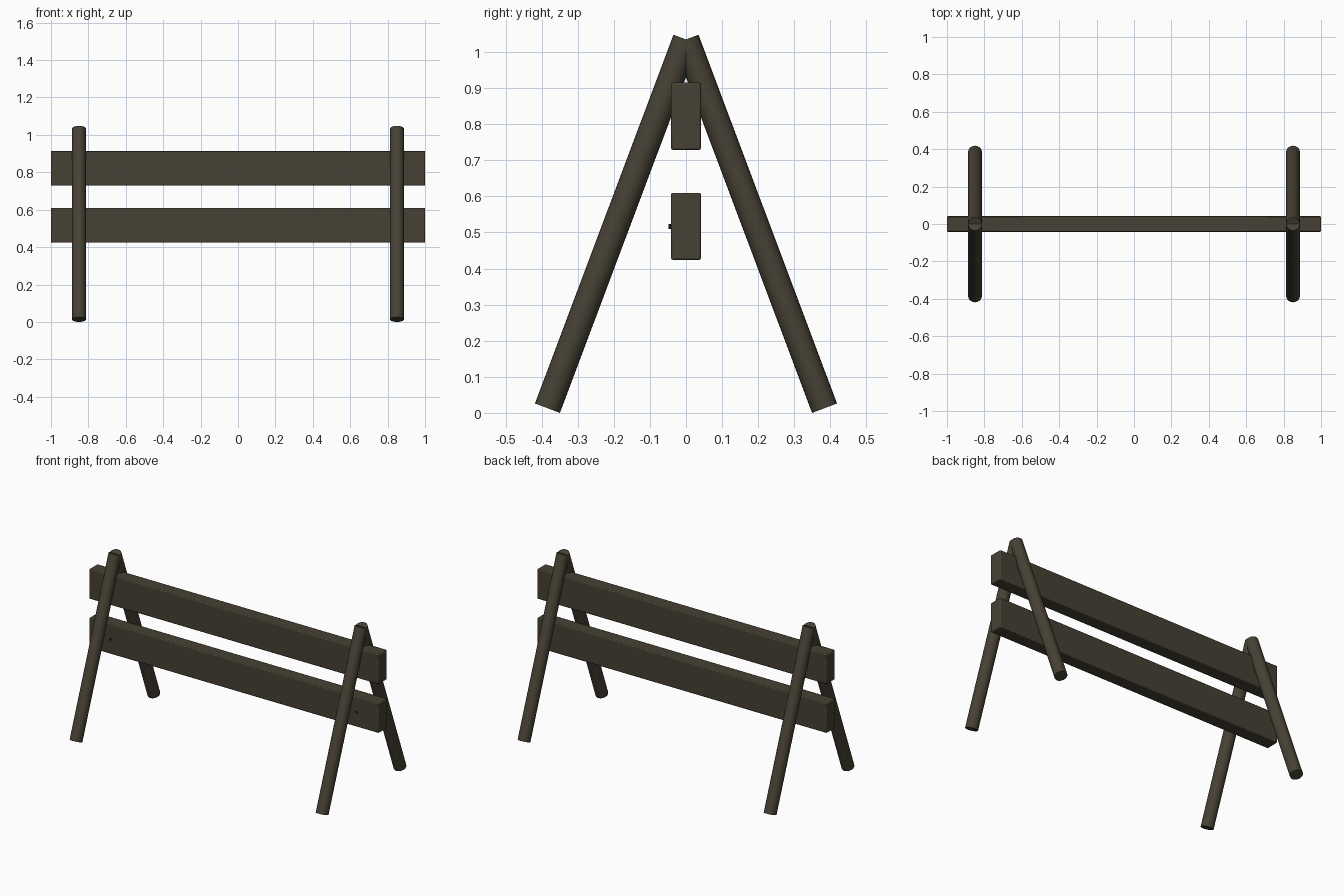
import bpy
from mathutils import Vector

cube = bpy.data.objects.get("Cube")
if cube:
    bpy.data.objects.remove(cube, do_unlink=True)


def make_material(name, color):
    mat = bpy.data.materials.new(name)
    mat.use_nodes = True
    mat.diffuse_color = color
    mat.node_tree.nodes["Principled BSDF"].inputs["Base Color"].default_value = color
    return mat


WOOD = make_material("dark_weathered_wood", (0.062, 0.053, 0.034, 1))
IRON = make_material("dark_iron", (0.02, 0.018, 0.015, 1))


def rod(name, start, end, radius, sides, mat):
    """Cylinder running from start to end."""
    start, end = Vector(start), Vector(end)
    axis = end - start
    bpy.ops.mesh.primitive_cylinder_add(
        vertices=sides, radius=radius, depth=axis.length,
        location=(start + end) / 2,
        rotation=axis.to_track_quat("Z", "Y").to_euler())
    obj = bpy.context.object
    obj.name = name
    obj.data.materials.append(mat)
    bpy.ops.object.shade_smooth_by_angle()
    return obj


def plank(name, z):
    """Long horizontal board with slightly eased edges."""
    bpy.ops.mesh.primitive_cube_add(size=1, location=(0, 0, z))
    obj = bpy.context.object
    obj.name = name
    obj.scale = (2, 0.083, 0.186)
    bpy.ops.object.transform_apply(location=False, rotation=False, scale=True)
    obj.data.materials.append(WOOD)
    bevel = obj.modifiers.new("eased_edges", "BEVEL")
    bevel.width = 0.005
    bevel.segments = 2
    bpy.ops.object.shade_smooth_by_angle()


# Two boards
plank("upper_plank", 0.822)
plank("lower_plank", 0.517)

# A-frame legs crossing at the top, with a small nail in the lower plank
for side, x in (("left", 0.85), ("right", -0.85)):
    for end, s in (("front", -1), ("back", 1)):
        rod(f"{end}_{side}_leg", (x, s * 0.384, 0.013), (x, 0, 1.035),
            0.037, 24, WOOD)
    rod(f"{side}_nail", (x, -0.03, 0.517), (x, -0.048, 0.517), 0.007, 10, IRON)
